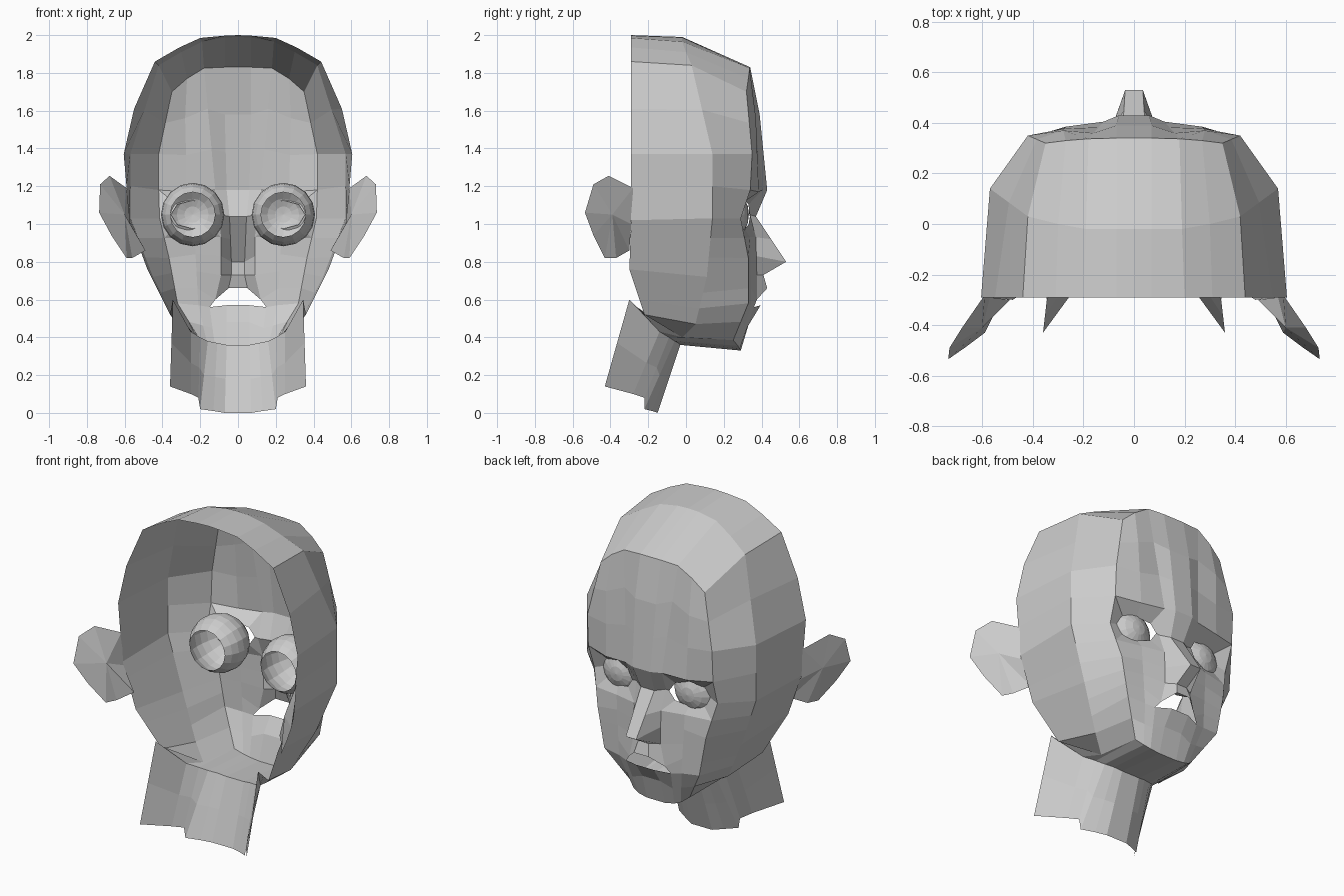
import bpy, bmesh, math
from mathutils import Vector, Matrix

if "Cube" in bpy.data.objects:
    bpy.data.objects.remove(bpy.data.objects["Cube"])


def finish(bm, name):
    """Turn a right-half bmesh into a mirrored, flat shaded object."""
    bmesh.ops.remove_doubles(bm, verts=bm.verts, dist=0.0005)
    bmesh.ops.recalc_face_normals(bm, faces=bm.faces)
    me = bpy.data.meshes.new(name)
    bm.to_mesh(me)
    bm.free()
    ob = bpy.data.objects.new(name, me)
    bpy.context.collection.objects.link(ob)
    mod = ob.modifiers.new("mirror", 'MIRROR')
    mod.use_clip = True
    mod.merge_threshold = 0.001
    return ob


def column(*keys, rows=15):
    """Keys are (row, x, y, z); rows in between are interpolated."""
    out = []
    for r in range(rows):
        for a, b in zip(keys, keys[1:]):
            if a[0] <= r <= b[0]:
                t = (r - a[0]) / (b[0] - a[0])
                out.append(Vector(a[1:]).lerp(Vector(b[1:]), t))
                break
    return out


# contours running from hairline over face and jaw down the neck
ridge = column((0, .07, .34, 1.83), (1, .07, .39, 1.58), (3, .06, .43, 1.18),
               (4, .045, .37, 1.04), (6, .035, .53, .80), (7, .035, .41, .73),
               (8, .05, .43, .66), (9, .06, .395, .57), (10, .06, .335, .48),
               (11, .06, .29, .33), (12, .06, -.03, .36), (14, .07, -.15, 0))
middle = [Vector((0, p.y, p.z)) for p in ridge]
nose_side = column((0, .18, .337, 1.825), (3, .12, .405, 1.18), (4, .10, .335, 1.05),
                   (5, .09, .37, .93), (7, .09, .375, .73), (8, .12, .375, .60),
                   (9, .15, .36, .56), (11, .12, .285, .34), (12, .11, -.04, .37),
                   (14, .13, -.18, .01))
cheek = column((0, .27, .33, 1.77), (1, .28, .37, 1.56), (3, .27, .385, 1.17),
               (5, .23, .34, .93), (9, .21, .345, .57), (11, .16, .275, .355),
               (12, .16, -.06, .38), (14, .2, -.22, .02))
crease = column((0, .35, .32, 1.70), (2, .42, .35, 1.37), (3, .42, .34, 1.18),
                (4, .415, .29, 1.03), (6, .365, .33, .82), (9, .32, .33, .58),
                (11, .2, .25, .385), (12, .2, -.09, .40), (14, .21, -.22, .08))
temple = column((0, .42, .03, 1.84), (2, .57, .14, 1.37), (4, .57, .14, 1.03),
                (7, .45, .11, .72), (10, .32, .05, .47), (11, .22, -.02, .40),
                (12, .25, -.14, .43), (14, .25, -.28, .10))
rear = column((0, .44, -.29, 1.86), (1, .55, -.29, 1.61), (2, .605, -.29, 1.37),
              (4, .575, -.29, 1.02), (7, .48, -.30, .76), (10, .36, -.22, .52),
              (12, .345, -.30, .60), (14, .36, -.43, .14))
cols = [middle, ridge, nose_side, cheek, crease, temple, rear]

bm = bmesh.new()
grid = [[bm.verts.new(p) for p in c] for c in cols]
for c in range(len(cols) - 1):
    for r in range(14):
        eye = c in (2, 3) and r in (3, 4)
        mouth = c in (0, 1) and r == 8
        if not (eye or mouth):
            bm.faces.new((grid[c][r], grid[c + 1][r], grid[c + 1][r + 1], grid[c][r + 1]))

# eye sockets: rim of the opening sunk back to an almond
order = [(2, 4), (2, 3), (3, 3), (4, 3), (4, 4), (4, 5), (3, 5), (2, 5)]
rim = [grid[c][r] for c, r in order]
lid = []
for i in range(8):
    a = math.pi - i * math.pi / 4
    lid.append(bm.verts.new((.24 + .115 * math.cos(a), .31 - .03 * math.cos(a),
                             1.05 + .075 * math.sin(a))))
for i in range(8):
    j = (i + 1) % 8
    bm.faces.new((rim[i], rim[j], lid[j], lid[i]))

# skull top, joined to the hairline
back = [bm.verts.new(p) for p in ((0, -.29, 2), (.07, -.29, 1.997), (.2, -.29, 1.985),
                                  (.31, -.29, 1.935))] + [grid[6][0]]
mid = [bm.verts.new(p) for p in ((0, -.02, 1.99), (.07, -.02, 1.987), (.19, -.02, 1.965),
                                 (.30, 0, 1.91))] + [grid[5][0]]
front = [grid[c][0] for c in range(5)]
for lo, hi in ((back, mid), (mid, front)):
    for i in range(4):
        bm.faces.new((lo[i], lo[i + 1], hi[i + 1], hi[i]))
finish(bm, "head_shell")

# eyeballs: spheres cut open at the back
bm = bmesh.new()
bmesh.ops.create_uvsphere(bm, u_segments=16, v_segments=12, radius=.168)
bmesh.ops.delete(bm, geom=[v for v in bm.verts if v.co.z < -.125], context='VERTS')
bmesh.ops.transform(bm, verts=bm.verts,
                    matrix=Matrix.Translation((.24, .165, 1.05)) @ Matrix.Rotation(-math.pi / 2, 4, 'X'))
finish(bm, "eyeballs")

# ears: thin faceted fans with a front and a rear hub
bm = bmesh.new()
edge = [bm.verts.new(p) for p in ((.59, -.28, 1.19), (.68, -.41, 1.255), (.73, -.49, 1.21),
                                  (.735, -.535, 1.06), (.67, -.49, .94), (.59, -.43, .82),
                                  (.56, -.37, .82), (.49, -.30, .86), (.57, -.29, 1.0))]
for hub in ((.65, -.39, 1.05), (.60, -.41, 1.05)):
    h = bm.verts.new(hub)
    for i in range(len(edge)):
        bm.faces.new((h, edge[i], edge[(i + 1) % len(edge)]))
finish(bm, "ears")
